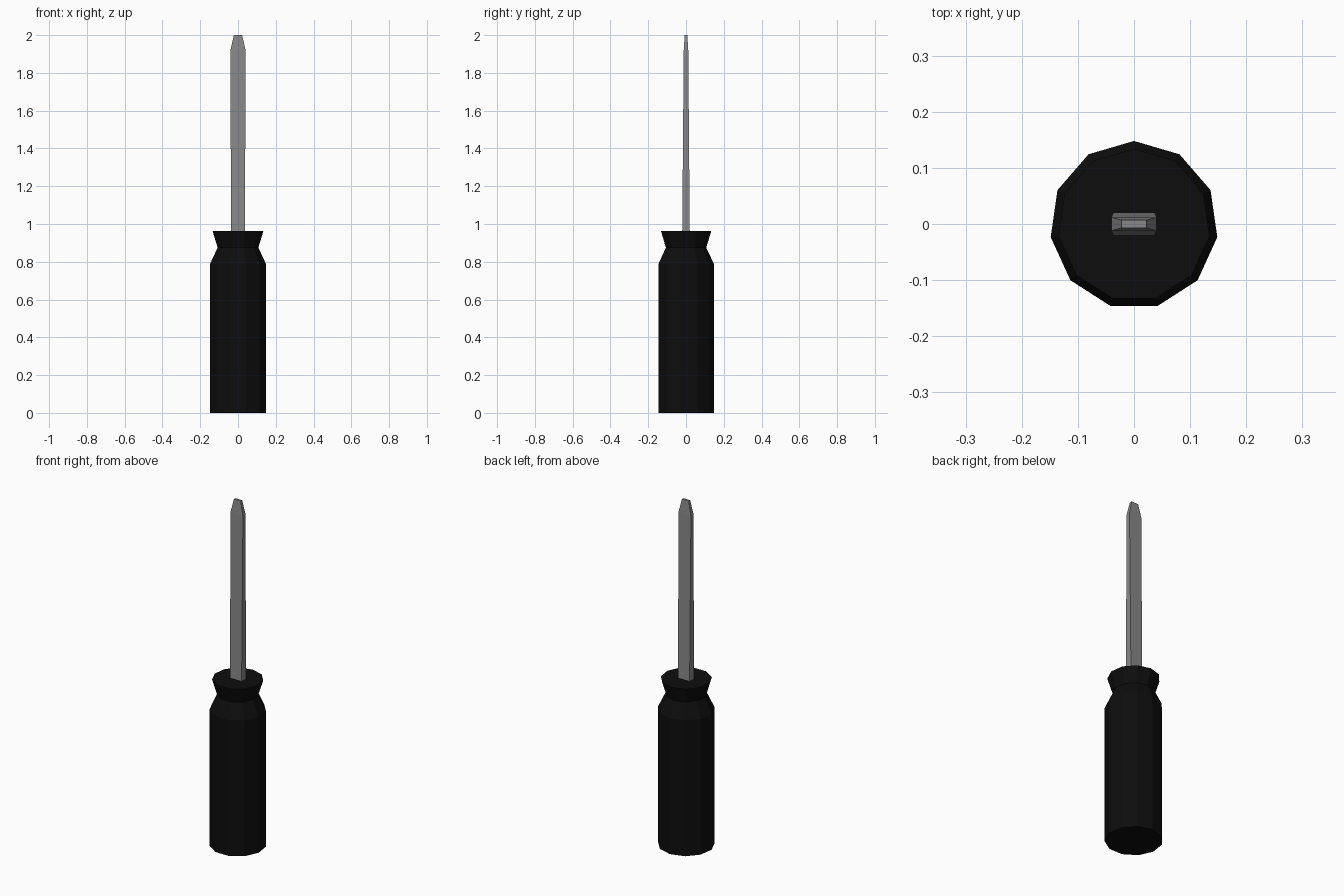
import bpy, bmesh
from math import sin, cos, tau

cube = bpy.data.objects.get("Cube")
if cube:
    bpy.data.objects.remove(cube)


def material(name, value):
    mat = bpy.data.materials.new(name)
    mat.use_nodes = True
    color = (value, value, value, 1)
    mat.diffuse_color = color
    mat.node_tree.nodes["Principled BSDF"].inputs["Base Color"].default_value = color
    return mat


def loft(name, sections, mat):
    """Skin a closed solid over a stack of matching cross-sections."""
    bm = bmesh.new()
    rings = [[bm.verts.new(p) for p in section] for section in sections]
    count = len(rings[0])
    for low, high in zip(rings, rings[1:]):
        for i in range(count):
            j = (i + 1) % count
            bm.faces.new((low[i], low[j], high[j], high[i]))
    bm.faces.new(rings[0][::-1])
    bm.faces.new(rings[-1])
    bmesh.ops.recalc_face_normals(bm, faces=bm.faces)
    mesh = bpy.data.meshes.new(name)
    bm.to_mesh(mesh)
    bm.free()
    mesh.materials.append(mat)
    obj = bpy.data.objects.new(name, mesh)
    bpy.context.collection.objects.link(obj)
    return obj


def polygon(radius, z, sides=11, y_shift=-0.002):
    return [(radius * sin(tau * i / sides), radius * cos(tau * i / sides) + y_shift, z)
            for i in range(sides)]


def rectangle(x, y, z):
    return [(-x, -y, z), (x, -y, z), (x, y, z), (-x, y, z)]


black = material("black plastic", 0.004)
steel = material("grey steel", 0.25)

# Handle: straight grip, tapered neck and flared collar
profile = [(0.15, 0), (0.15, 0.788), (0.109, 0.875), (0.136, 0.963)]
loft("handle", [polygon(r, z) for r, z in profile], black)

# Flat blade: thins upward, then narrows to the tip
blade = [(0.037, 0.02, 0.95), (0.04, 0.012, 1.92), (0.022, 0.007, 2)]
loft("blade", [rectangle(*s) for s in blade], steel)
